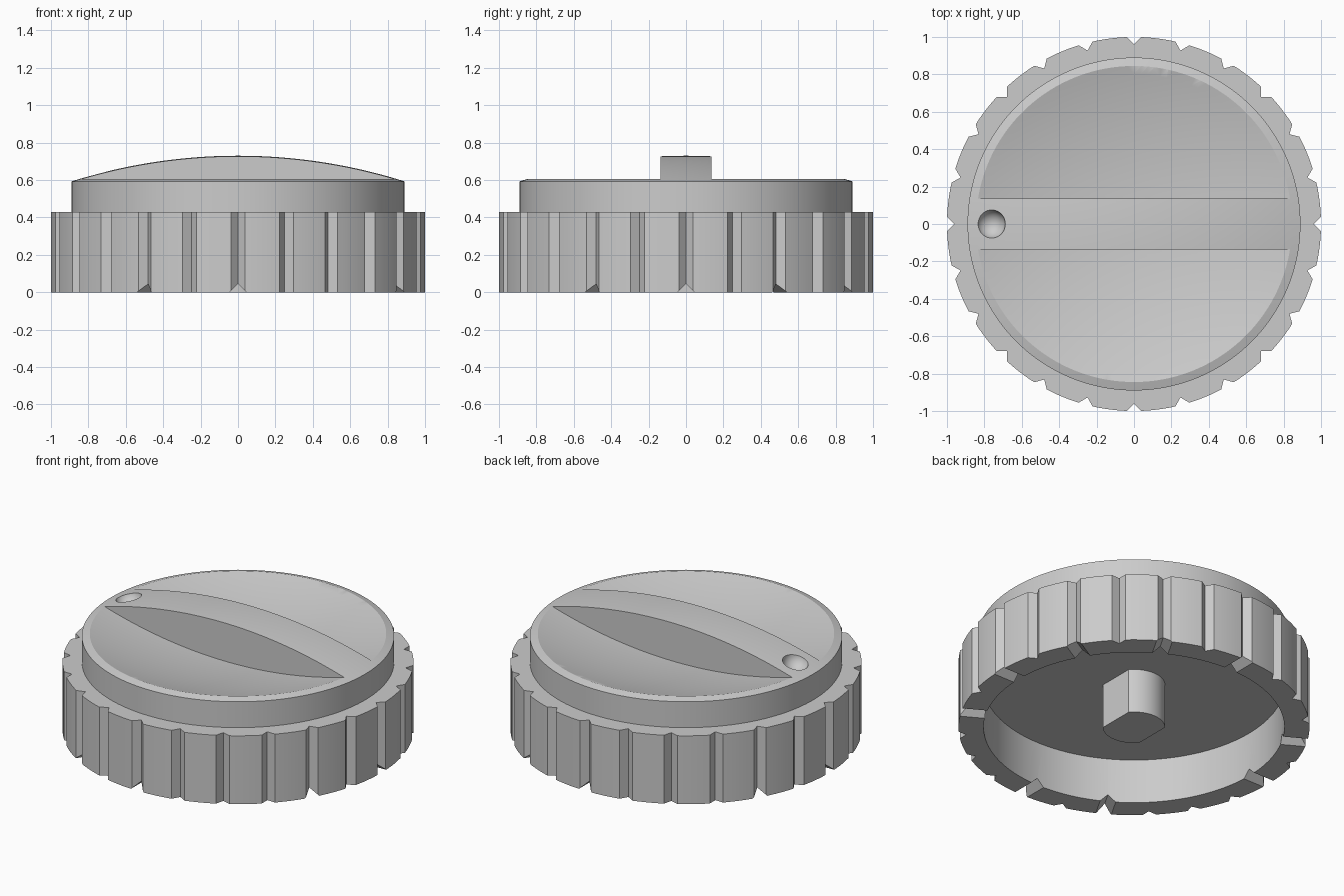
import bpy, bmesh
from math import sin, cos, pi, sqrt, radians
from mathutils import Matrix, Vector

if "Cube" in bpy.data.objects:
    bpy.data.objects.remove(bpy.data.objects["Cube"])

RING_TOP, CAP_R, FLOOR, CAVITY_R = 0.43, 0.89, 0.28, 0.857
DOME_TOP, DOME_R = 0.73, 2.96
SCOOP_R, BAR_HALF = 0.845, 0.137
SEGMENTS = 144

grey = bpy.data.materials.new("light grey plastic")
grey.use_nodes = True
colour = (0.6, 0.6, 0.6, 1)
grey.diffuse_color = colour
grey.node_tree.nodes["Principled BSDF"].inputs["Base Color"].default_value = colour


def make_object(name, bm):
    bmesh.ops.recalc_face_normals(bm, faces=bm.faces[:])
    mesh = bpy.data.meshes.new(name)
    bm.to_mesh(mesh)
    bm.free()
    mesh.materials.append(grey)
    obj = bpy.data.objects.new(name, mesh)
    bpy.context.collection.objects.link(obj)
    return obj


def prism(outline, z0, z1):
    bm = bmesh.new()
    base = bm.faces.new([bm.verts.new((x, y, z0)) for x, y in outline])
    top = bmesh.ops.extrude_face_region(bm, geom=[base])["geom"]
    verts = [v for v in top if isinstance(v, bmesh.types.BMVert)]
    bmesh.ops.translate(bm, verts=verts, vec=(0, 0, z1 - z0))
    return bm


def lathe(profile):
    """Revolve (radius, height) points whose ends lie on the axis."""
    bm = bmesh.new()
    verts = [bm.verts.new((r, 0, z)) for r, z in profile]
    edges = [bm.edges.new(pair) for pair in zip(verts, verts[1:])]
    bmesh.ops.spin(bm, geom=verts + edges, cent=(0, 0, 0), axis=(0, 0, 1),
                   angle=2 * pi, steps=SEGMENTS, use_duplicate=False)
    bmesh.ops.remove_doubles(bm, verts=bm.verts[:], dist=1e-5)
    return bm


def combine(target, tool, operation):
    tool.hide_render = True
    mod = target.modifiers.new(operation, "BOOLEAN")
    mod.operation, mod.solver, mod.object = operation, "EXACT", tool
    bpy.context.view_layer.objects.active = target
    bpy.ops.object.modifier_apply(modifier=mod.name)
    bpy.data.objects.remove(tool)


def dome_height(r):
    return DOME_TOP - DOME_R + sqrt(DOME_R ** 2 - r ** 2)


# Grip ring outline: 24 arcs parted by right-angled notches
outline = []
notch_half = 0.0385
for i in range(24):
    a = i * pi / 12
    outline.append((0.96 * cos(a), 0.96 * sin(a)))
    for j in range(7):
        b = a + notch_half + (pi / 12 - 2 * notch_half) * j / 6
        outline.append((cos(b), sin(b)))
knob = make_object("knob_body", prism(outline, 0, RING_TOP))

# Domed cap
dome = [(CAP_R * i / 20, dome_height(CAP_R * i / 20)) for i in range(20, 0, -1)]
cap = make_object("cap", lathe([(0, 0.33), (CAP_R, 0.33)] + dome + [(0, DOME_TOP)]))
combine(knob, cap, "UNION")

# Hollow underside
cavity = make_object("cavity_cutter", lathe(
    [(0, -0.1), (CAVITY_R, -0.1), (CAVITY_R, FLOOR), (0, FLOOR)]))
combine(knob, cavity, "DIFFERENCE")

# Radial grooves across the bottom of the ring
for i in range(12):
    bm = prism([(-0.055, -0.01), (0.055, -0.01), (0, 0.045)], 0.8, 1.1)
    # Stand the wedge along the radius with its point upward
    upright = Matrix(((0, 0, 1, 0), (1, 0, 0, 0), (0, 1, 0, 0), (0, 0, 0, 1)))
    bm.transform(Matrix.Rotation(i * pi / 6, 4, "Z") @ upright)
    combine(knob, make_object("groove_cutter", bm), "DIFFERENCE")

# Concave scoops either side of the grip bar
rim = dome_height(SCOOP_R)
bowl = [(r, 2 * rim - dome_height(r)) for r in [0.05 * i for i in range(1, 20)]]
bowl = [(0, 2 * rim - DOME_TOP)] + bowl + [(0.95, 0.95), (0, 0.95)]
for side in (1, -1):
    bm = lathe(bowl)
    cut = bmesh.ops.bisect_plane(
        bm, geom=bm.verts[:] + bm.edges[:] + bm.faces[:],
        plane_co=(0, side * BAR_HALF, 0), plane_no=(0, side, 0), clear_inner=True)
    bmesh.ops.holes_fill(bm, edges=[e for e in bm.edges if e.is_boundary], sides=0)
    combine(knob, make_object("scoop_cutter", bm), "DIFFERENCE")

# Round pointer dimple at the end of the bar
bm = bmesh.new()
bmesh.ops.create_uvsphere(bm, u_segments=40, v_segments=24, radius=0.077)
bmesh.ops.translate(bm, verts=bm.verts[:], vec=(-0.765, 0, 0.645))
combine(knob, make_object("dimple_cutter", bm), "DIFFERENCE")

# Shaft with two flats under the cap
shaft_r, half_angle = 0.177, radians(50)
shaft = []
for middle in (pi / 2, -pi / 2):
    for j in range(25):
        a = middle + half_angle * (j / 12 - 1)
        shaft.append((shaft_r * cos(a), shaft_r * sin(a)))
post = make_object("shaft", prism(shaft, 0, FLOOR + 0.01))

# Smooth curves, crisp edges
bpy.ops.object.select_all(action="DESELECT")
for obj in (knob, post):
    obj.select_set(True)
bpy.context.view_layer.objects.active = knob
bpy.ops.object.shade_smooth_by_angle(angle=radians(25))
